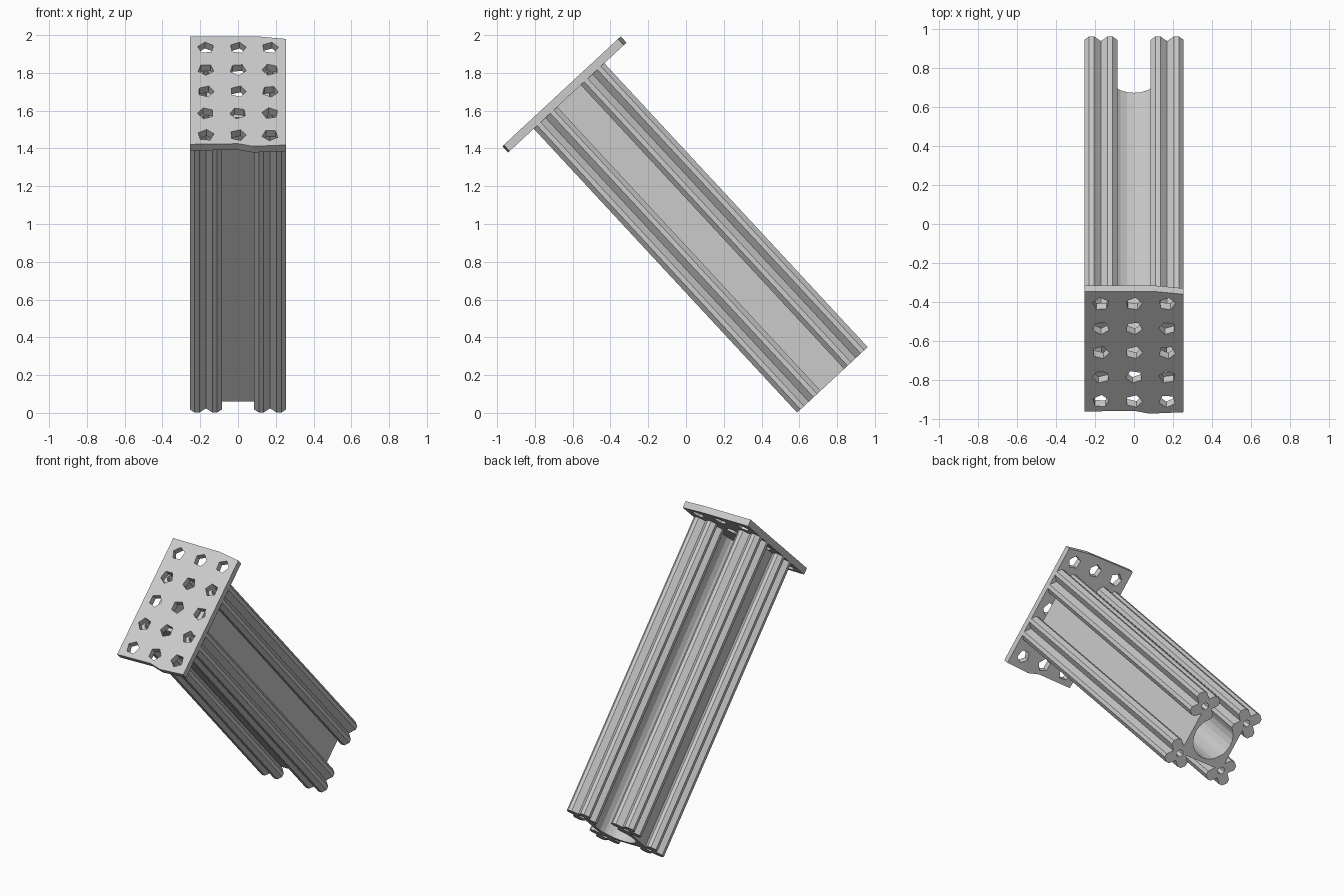
import bpy, math, random
from mathutils import Matrix, Vector

cube = bpy.data.objects.get("Cube")
if cube:
    bpy.data.objects.remove(cube)

random.seed(4)

grey = bpy.data.materials.new("light_grey")
grey.use_nodes = True
colour = (0.6, 0.6, 0.6, 1)
grey.diffuse_color = colour
grey.node_tree.nodes["Principled BSDF"].inputs["Base Color"].default_value = colour

# Tilted frame: local Z runs up the beam, from its free end to the plate
up = Vector((0, 0.733, 0.68)).normalized()
across = Vector((1, 0, 0))
along = across.cross(up)
frame = Matrix((across, up, along)).transposed().to_4x4()
frame.translation = (0, 0.775, 0.175)


def extrude(name, loops, z0, z1):
    """Extrude closed outlines; inner loops become holes."""
    curve = bpy.data.curves.new(name, 'CURVE')
    curve.dimensions = '2D'
    curve.fill_mode = 'BOTH'
    curve.extrude = (z1 - z0) / 2
    for loop in loops:
        spline = curve.splines.new('POLY')
        spline.points.add(len(loop) - 1)
        for point, (x, y) in zip(spline.points, loop):
            point.co = (x, y, 0, 1)
        spline.use_cyclic_u = True
    temp = bpy.data.objects.new(name + "_outline", curve)
    bpy.context.collection.objects.link(temp)
    graph = bpy.context.evaluated_depsgraph_get()
    mesh = bpy.data.meshes.new_from_object(temp.evaluated_get(graph))
    bpy.data.objects.remove(temp)
    bpy.data.curves.remove(curve)
    mesh.transform(frame @ Matrix.Translation((0, 0, (z0 + z1) / 2)))
    mesh.materials.clear()
    mesh.materials.append(grey)
    for face in mesh.polygons:
        face.use_smooth = False
    obj = bpy.data.objects.new(name, mesh)
    bpy.context.collection.objects.link(obj)


def turned(points, angle):
    c, s = math.cos(angle), math.sin(angle)
    return [(x * c - y * s, x * s + y * c) for x, y in points]


def polygon(cx, cy, radius, sides, start=0):
    angles = [start + math.tau * i / sides for i in range(sides)]
    return [(cx + radius * math.cos(a), cy + radius * math.sin(a)) for a in angles]


LENGTH, THICK, PITCH = 2.05, 0.045, 0.17

# Corner rails: notched on all four sides, with a small bore
side = [(0.085, -0.06), (0.085, -0.035), (0.052, 0), (0.085, 0.035), (0.085, 0.06)]
rail = [p for i in range(4) for p in turned(side, i * math.pi / 2)]
for sx, right_left in ((-1, "right"), (1, "left")):
    for sy, low_high in ((-1, "lower"), (1, "upper")):
        loops = [[(x + sx * PITCH, y + sy * PITCH) for x, y in loop]
                 for loop in (rail, polygon(0, 0, 0.025, 6))]
        extrude(f"{low_high}_{right_left}_rail", loops, 0, LENGTH)

# Channel walls: flat outside, hollowed inside, open along the top
arc = [(0.14 * math.sin(a), -0.14 * math.cos(a))
       for a in (math.radians(45 - 15 * i) for i in range(7))]
wall = [(-0.12, -0.168), (0.12, -0.168)] + arc
for name, turn in (("lower_wall", 0), ("left_wall", 1), ("right_wall", 3)):
    extrude(name, [turned(wall, turn * math.pi / 2)], 0, LENGTH)

# End plate with rough pentagonal holes
outline = [(-0.255, -0.425), (0, -0.42), (0.08, -0.44), (0.255, -0.43),
           (0.255, 0.395), (0.1, 0.415), (-0.255, 0.415)]
holes = [polygon(col * PITCH, row * PITCH - 0.013, 0.044, 5, random.uniform(0, math.tau))
         for col in (-1, 0, 1) for row in range(-2, 3)]
extrude("end_plate", [outline] + holes, LENGTH, LENGTH + THICK)
